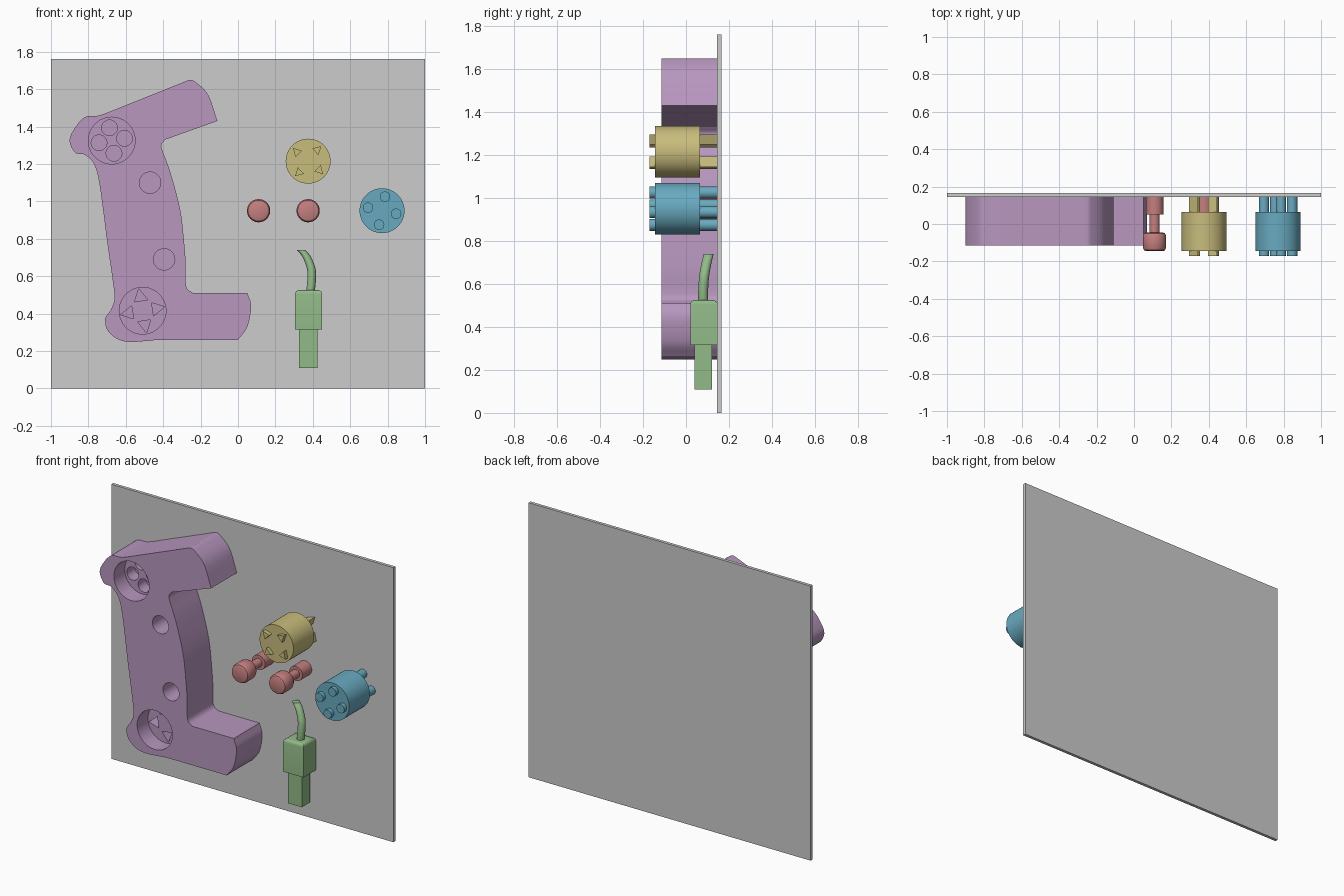
import bpy, bmesh, math
from mathutils import Vector

if "Cube" in bpy.data.objects:
    bpy.data.objects.remove(bpy.data.objects["Cube"], do_unlink=True)


def material(name, rgb):
    linear = [((c / 255 + 0.055) / 1.055) ** 2.4 for c in rgb] + [1]
    m = bpy.data.materials.new(name)
    m.use_nodes = True
    m.diffuse_color = linear
    m.node_tree.nodes["Principled BSDF"].inputs["Base Color"].default_value = linear
    return m


GREY = material("grey", (204, 204, 204))
PURPLE = material("purple", (184, 151, 191))
YELLOW = material("yellow", (200, 188, 124))
BLUE = material("blue", (105, 170, 192))
RED = material("red", (197, 127, 127))
GREEN = material("green", (146, 186, 136))

BACK = 0.145    # face of the back panel
FRONT = -0.115  # face of the bracket


def loft(name, rings, mat, smooth=True):
    """Skin a list of closed rings and cap both ends."""
    bm = bmesh.new()
    loops = [[bm.verts.new(p) for p in ring] for ring in rings]
    for a, b in zip(loops, loops[1:]):
        for i in range(len(a)):
            j = (i + 1) % len(a)
            bm.faces.new((a[i], a[j], b[j], b[i]))
    bm.faces.new(loops[0])
    bm.faces.new(loops[-1])
    bmesh.ops.recalc_face_normals(bm, faces=bm.faces)
    mesh = bpy.data.meshes.new(name)
    bm.to_mesh(mesh)
    bm.free()
    mesh.materials.append(mat)
    ob = bpy.data.objects.new(name, mesh)
    bpy.context.collection.objects.link(ob)
    if smooth:
        shade(ob)
    return ob


def shade(ob):
    bpy.ops.object.select_all(action="DESELECT")
    ob.select_set(True)
    bpy.context.view_layer.objects.active = ob
    bpy.ops.object.shade_smooth_by_angle(angle=math.radians(30))


def prism(name, outline, y0, y1, mat, smooth=True):
    return loft(name, [[(x, y, z) for x, z in outline] for y in (y0, y1)], mat, smooth)


def circle(x, z, r, n=48):
    return [(x + r * math.cos(math.tau * i / n), z + r * math.sin(math.tau * i / n))
            for i in range(n)]


def rect(x0, x1, z0, z1):
    return [(x0, z0), (x1, z0), (x1, z1), (x0, z1)]


def four_turns(cx, cz, outline):
    """Four copies of an outline, quarter turns about a centre."""
    for _ in range(4):
        yield [(cx + x, cz + z) for x, z in outline]
        outline = [(-z, x) for x, z in outline]


def smooth_strip(pts, steps=6):
    """Catmull-Rom curve through the points, leaving out the last one."""
    p = [Vector(q) / 100 for q in pts]
    if len(p) == 2:
        return [p[0]]
    p = [2 * p[0] - p[1]] + p + [2 * p[-1] - p[-2]]
    out = []
    for a, b, c, d in zip(p, p[1:], p[2:], p[3:]):
        for k in range(steps):
            t = k / steps
            out.append(0.5 * (2 * b + (c - a) * t + (2 * a - 5 * b + 4 * c - d) * t * t
                              + (3 * b - a - 3 * c + d) * t ** 3))
    return out


# Back panel
prism("back_panel", rect(-1, 1, 0, 1.76), BACK, BACK + 0.02, GREY, False)

# Bracket outline in hundredths: strips meet at the sharp corners
strips = [
    [(-26, 165), (-23, 164), (-16, 157), (-11, 143)],
    [(-11, 143), (-39, 133)],
    [(-39, 133), (-41, 130), (-40, 126), (-36, 115), (-31, 96), (-29, 80),
     (-28, 67), (-28, 57), (-27, 53), (-24, 51)],
    [(-24, 51), (5, 51)],
    [(5, 51), (7, 44), (5, 33), (0, 26)],
    [(0, 26), (-42, 26)],
    [(-42, 26), (-60, 25), (-69, 30), (-71, 37), (-68, 42), (-66, 48), (-67, 58),
     (-70, 79), (-74, 109), (-77, 120), (-82, 125), (-87, 126), (-90, 132),
     (-88, 138), (-82, 145), (-74, 146), (-61, 151)],
    [(-61, 151), (-26, 165)],
]
bracket = prism("bracket", [tuple(v) for s in strips for v in smooth_strip(s)],
                FRONT, BACK, PURPLE, False)


def cut(outline, depth):
    """Sink a blind hole into the bracket front."""
    cutter = prism("cutter", outline, FRONT - 0.1, FRONT + depth, PURPLE, False)
    cutter.hide_render = True
    mod = bracket.modifiers.new("hole", "BOOLEAN")
    mod.operation, mod.solver, mod.object = "DIFFERENCE", "EXACT", cutter
    bpy.context.view_layer.objects.active = bracket
    bpy.ops.object.modifier_apply(modifier=mod.name)
    bpy.data.objects.remove(cutter, do_unlink=True)


# Sockets with keyed holes in their floors, and two peg holes
SOCKET, KEYED = 0.11, 0.19
upper, lower = (-0.675, 1.325), (-0.51, 0.415)
for centre in (upper, lower):
    cut(circle(*centre, 0.125), SOCKET)
for hole in four_turns(*upper, circle(-0.012, 0.068, 0.042, 32)):
    cut(hole, KEYED)
for hole in four_turns(*lower, [(-0.021, 0.118), (0.027, 0.059), (-0.043, 0.048)]):
    cut(hole, KEYED)
for centre in ((-0.47, 1.1), (-0.395, 0.69)):
    cut(circle(*centre, 0.057), 0.16)
shade(bracket)


# Round plugs with pins through both ends
def plug(name, cx, cz, pin, mat):
    prism(name + "_body", circle(cx, cz, 0.12), -0.145, 0.065, mat)
    for i, outline in enumerate(four_turns(cx, cz, pin)):
        prism(f"{name}_pin_{i + 1}", outline, -0.17, BACK, mat)


plug("triangle_plug", 0.375, 1.215, [(-0.08, 0.07), (-0.033, 0.055), (-0.068, 0.021)], YELLOW)
plug("round_plug", 0.77, 0.95, circle(0.016, 0.075, 0.028, 24), BLUE)

# Pegs: rounded head, thin neck, wider tail
peg_profile = [(0.045, -0.145), (0.056, -0.14), (0.062, -0.127), (0.062, -0.063),
               (0.056, -0.05), (0.045, -0.045), (0.027, -0.045), (0.027, 0.05),
               (0.047, 0.05), (0.047, BACK)]
for side, x in (("left", 0.375), ("right", 0.11)):
    loft(side + "_peg", [[(px, y, pz) for px, pz in circle(x, 0.95, r)]
                         for r, y in peg_profile], RED)

# Cable connector: tip, housing with a rounded top, curved cable
prism("connector_tip", rect(0.325, 0.425, 0.11, 0.33), 0.04, 0.12, GREEN, False)
housing = prism("connector_housing", rect(0.305, 0.45, 0.315, 0.525), 0.02, BACK, GREEN, False)
bm = bmesh.new()
bm.from_mesh(housing.data)
top = [e for e in bm.edges if all(v.co.z > 0.5 for v in e.verts)]
bmesh.ops.bevel(bm, geom=top, offset=0.02, segments=4, profile=0.5, affect="EDGES")
bm.to_mesh(housing.data)
bm.free()
shade(housing)

cable_path = [(0.385, 0.08, 0.5), (0.393, 0.08, 0.57), (0.393, 0.084, 0.63),
              (0.382, 0.09, 0.67), (0.363, 0.098, 0.71), (0.337, 0.106, 0.74)]
path = smooth_strip([Vector(p) * 100 for p in cable_path]) + [Vector(cable_path[-1])]
loft("connector_cable", [[(x, c.y + y, c.z) for x, y in circle(c.x, 0, 0.023, 24)]
                         for c in path], GREEN)
